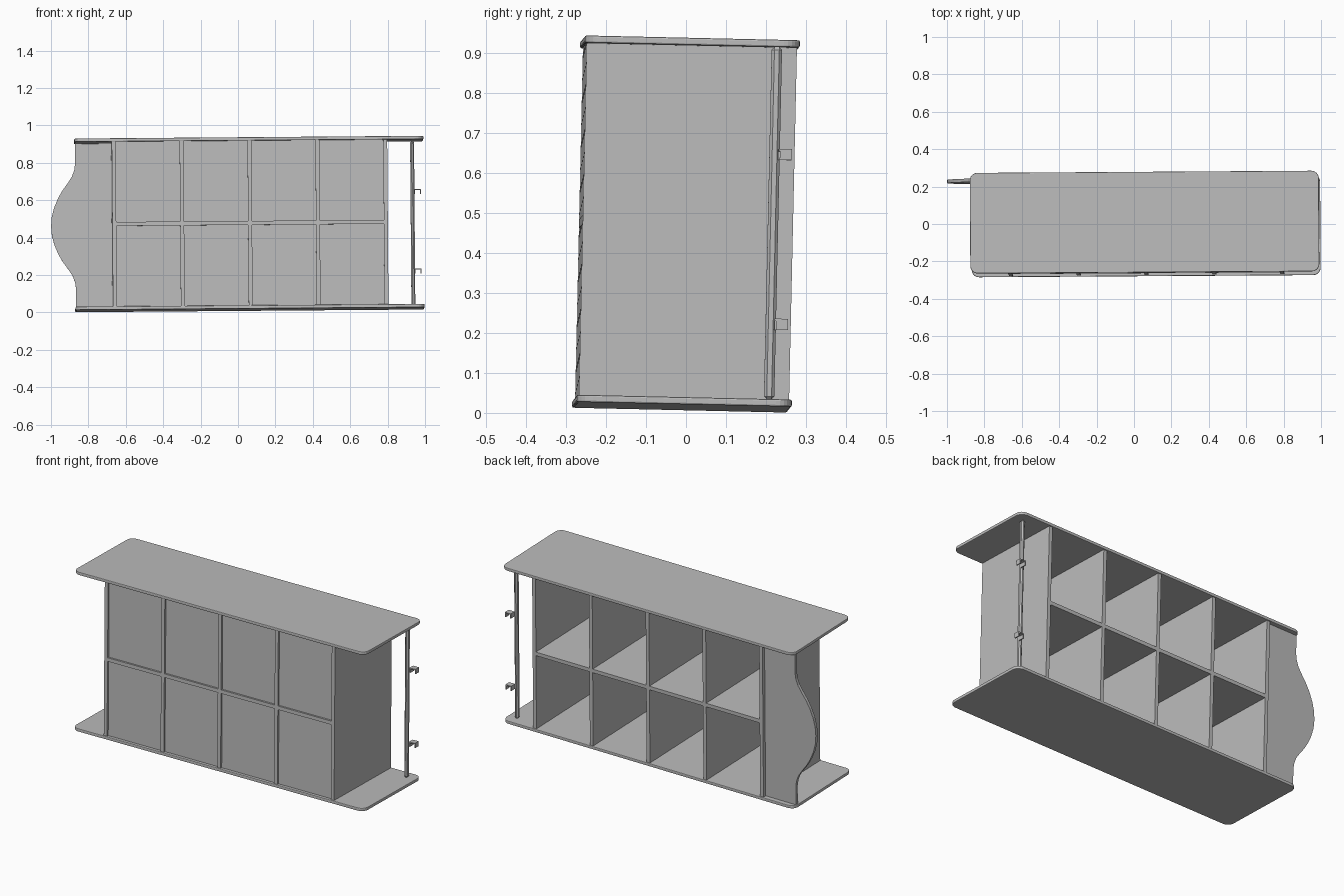
import bpy, bmesh, math
from mathutils import Matrix, Vector, Euler

cube = bpy.data.objects.get("Cube")
if cube:
    bpy.data.objects.remove(cube, do_unlink=True)

# Single plain grey finish
grey = bpy.data.materials.new("plain_grey")
grey.use_nodes = True
colour = (0.5, 0.5, 0.5, 1)
grey.diffuse_color = colour
grey.node_tree.nodes["Principled BSDF"].inputs["Base Color"].default_value = colour

# The whole unit leans very slightly on every axis
lean = Euler([math.radians(a) for a in (-1.28, -0.45, 0.37)]).to_matrix().to_4x4()
place = Matrix.Translation((0.06, 0, 0.4725)) @ lean

HALF_L, HALF_D, HALF_H, SLAB = 0.933, 0.269, 0.4585, 0.018
INNER = HALF_H - SLAB
BODY_D = 0.263
T = 0.021
LEFT, STEP = -0.723, 0.363


def finish(name, bm):
    bmesh.ops.recalc_face_normals(bm, faces=bm.faces)
    mesh = bpy.data.meshes.new(name)
    bm.to_mesh(mesh)
    bm.free()
    mesh.materials.append(grey)
    obj = bpy.data.objects.new(name, mesh)
    obj.matrix_world = place
    bpy.context.collection.objects.link(obj)
    return obj


def box(name, lo, hi):
    lo, hi = Vector(lo), Vector(hi)
    bm = bmesh.new()
    bmesh.ops.create_cube(bm, size=1)
    bmesh.ops.scale(bm, vec=hi - lo, verts=bm.verts)
    bmesh.ops.translate(bm, vec=(lo + hi) / 2, verts=bm.verts)
    return finish(name, bm)


def extrude_outline(name, points, direction):
    bm = bmesh.new()
    face = bm.faces.new([bm.verts.new(p) for p in points])
    res = bmesh.ops.extrude_face_region(bm, geom=[face])
    bmesh.ops.translate(bm, vec=direction,
                        verts=[v for v in res["geom"] if isinstance(v, bmesh.types.BMVert)])
    return finish(name, bm)


def soften(obj, width, segments=2):
    mod = obj.modifiers.new("soft_edge", "BEVEL")
    mod.width, mod.segments = width, segments
    mod.limit_method = "ANGLE"
    mod.angle_limit = math.radians(50)


# Top and bottom boards with rounded corners
def rounded_board(name, z):
    r, pts = 0.04, []
    for i, (sx, sy) in enumerate([(1, 1), (-1, 1), (-1, -1), (1, -1)]):
        for k in range(7):
            a = math.radians(90 * i + 15 * k)
            pts.append((sx * (HALF_L - r) + r * math.cos(a),
                        sy * (HALF_D - r) + r * math.sin(a), z))
    soften(extrude_outline(name, pts, (0, 0, SLAB)), 0.004)


rounded_board("top_board", INNER)
rounded_board("bottom_board", -HALF_H)

# Upright dividers, with shelves and closing panels between them
for i in range(5):
    x = LEFT + STEP * i
    box(f"upright_{i + 1}", (x - T / 2, -BODY_D, -INNER), (x + T / 2, BODY_D, INNER))
    if i == 4:
        break
    x0, x1 = x + T / 2, x + STEP - T / 2
    box(f"shelf_{i + 1}", (x0, -BODY_D, -T / 2), (x1, BODY_D, T / 2))
    for label, z0, z1 in (("lower", -INNER, -T / 2), ("upper", T / 2, INNER)):
        box(f"{label}_panel_{i + 1}", (x0, -BODY_D + 0.011, z0), (x1, -BODY_D + 0.023, z1))

# End board with a bulging outer edge, smooth S-curve each way from the middle
outline = [(LEFT, INNER), (-0.927, INNER)]
edge = [(-0.927, 0.335), (-0.932, 0.3), (-0.945, 0.265), (-0.968, 0.23), (-0.997, 0.19),
        (-1.02, 0.15), (-1.041, 0.1), (-1.054, 0.05)]
outline += edge + [(-1.058, 0)] + [(x, -z) for x, z in reversed(edge)]
outline += [(-0.927, -INNER), (LEFT, -INNER)]
extrude_outline("curved_end_board", [(x, 0.225, z) for x, z in outline], (0, 0.018, 0))

# Hanging rail at the other end
soften(box("rail", (0.865, 0.199, -INNER), (0.886, 0.225, INNER)), 0.007, 1)

# Two bent plate hooks on the rail
for label, z in (("lower", -0.253), ("upper", 0.172)):
    y0, y1, x0, x1, t = 0.225, 0.255, 0.883, 0.921, 0.006
    box(f"{label}_hook_arm", (x0, y0 - 0.004, z + 0.008), (x1, y1, z + 0.014))
    box(f"{label}_hook_tip", (x1 - t, y0, z - 0.014), (x1, y1, z + 0.01))
    box(f"{label}_hook_back", (x0, y0 - 0.004, z - 0.014), (x0 + t, y1, z + 0.01))
